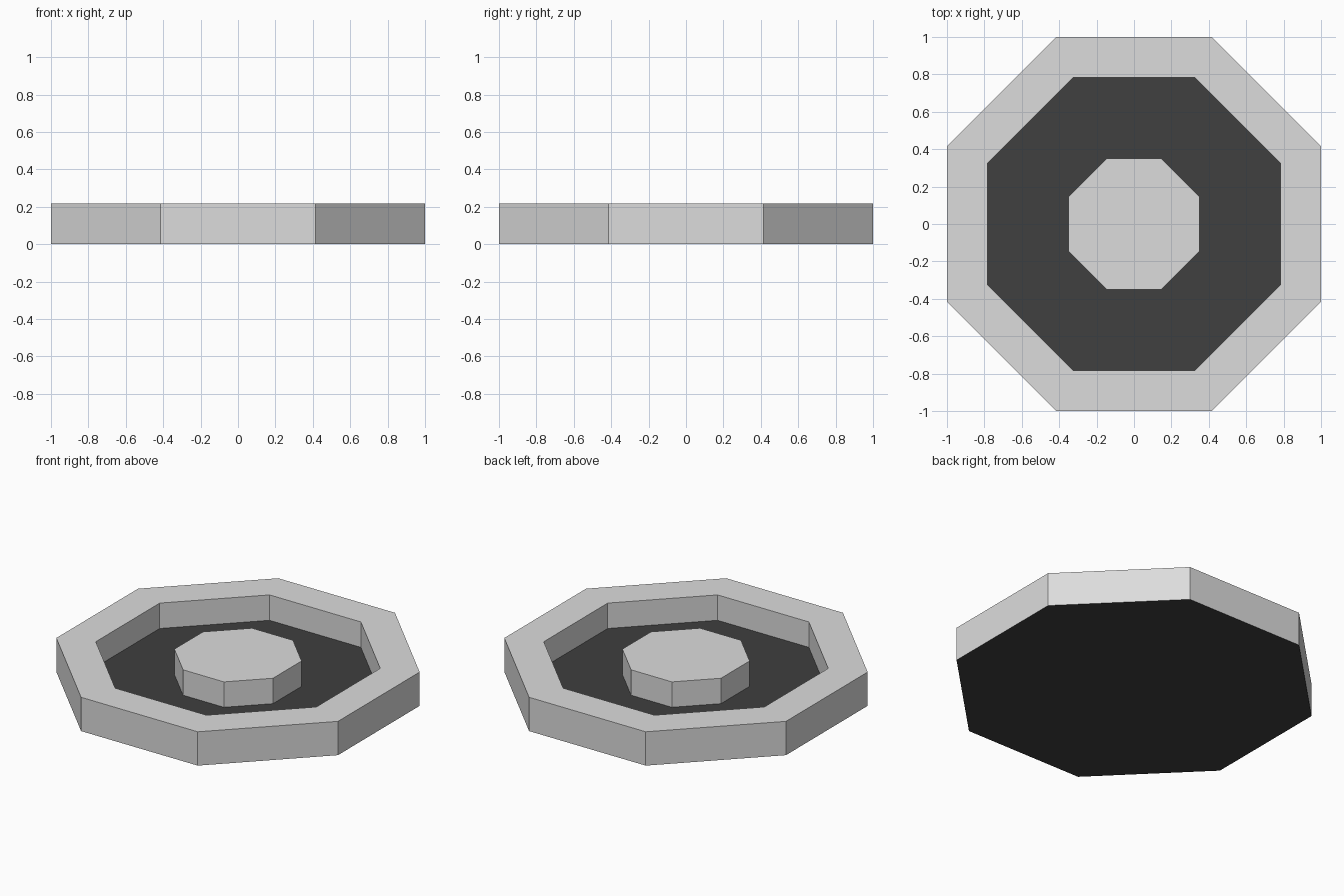
import bpy, bmesh, math

if "Cube" in bpy.data.objects:
    bpy.data.objects.remove(bpy.data.objects["Cube"])

TOP, FLOOR = 0.217, 0.054          # rim/hub height, recessed floor height
RIM_OUT, RIM_IN, HUB = 1.0, 0.783, 0.35   # centre-to-flat distances


def material(name, value):
    m = bpy.data.materials.new(name)
    m.diffuse_color = (value, value, value, 1)
    m.use_nodes = True
    m.node_tree.nodes["Principled BSDF"].inputs["Base Color"].default_value = m.diffuse_color
    return m


light = material("light_grey", 0.72)
dark = material("dark_grey", 0.05)


def octagon_part(name, rings, mats, dark_rule):
    """Bridge octagon rings (flat distance, z) in order; cap both ends."""
    bm = bmesh.new()
    loops = []
    for flat, z in rings:
        r = flat / math.cos(math.pi / 8)
        angles = [math.pi / 8 + i * math.pi / 4 for i in range(8)]
        loops.append([bm.verts.new((r * math.cos(a), r * math.sin(a), z)) for a in angles])
    for a, b in zip(loops, loops[1:]):
        for i in range(8):
            j = (i + 1) % 8
            bm.faces.new((a[i], a[j], b[j], b[i]))
    bm.faces.new(loops[0][::-1])
    bm.faces.new(loops[-1])
    bm.normal_update()
    for f in bm.faces:
        f.material_index = int(dark_rule(f))
    mesh = bpy.data.meshes.new(name)
    bm.to_mesh(mesh)
    bm.free()
    for m in mats:
        mesh.materials.append(m)
    ob = bpy.data.objects.new(name, mesh)
    bpy.context.collection.objects.link(ob)
    return ob


# Shallow tray: light rim, dark recessed floor and underside
octagon_part("tray",
             [(RIM_OUT, 0), (RIM_OUT, TOP), (RIM_IN, TOP), (RIM_IN, FLOOR)],
             [light, dark],
             lambda f: abs(f.normal.z) > 0.9 and f.calc_center_median().z < TOP - 0.01)

# Raised hub standing on the floor
octagon_part("hub", [(HUB, FLOOR), (HUB, TOP)], [light], lambda f: False)
